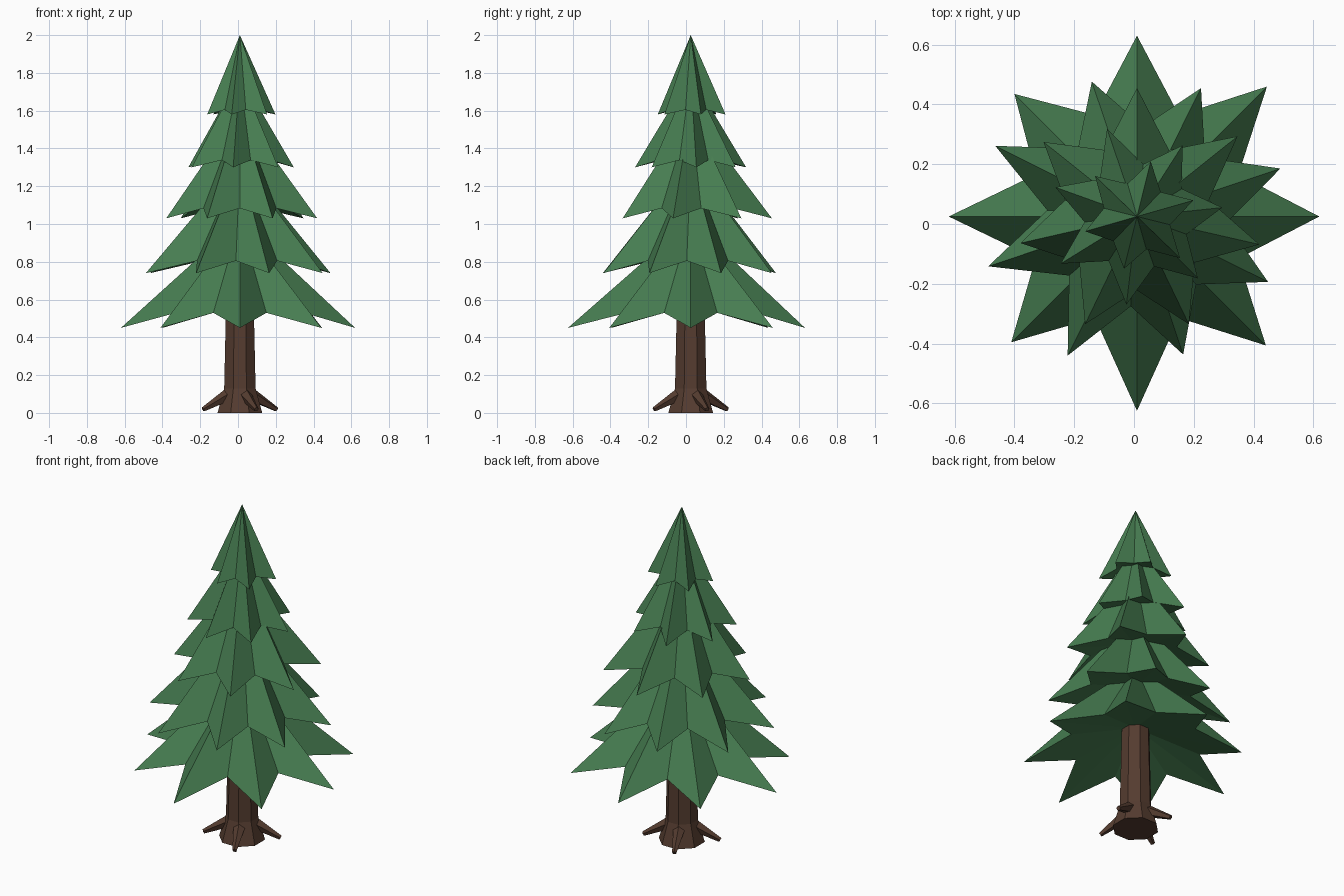
import bpy, bmesh
from math import radians, cos, sin, tau
from mathutils import Vector, Matrix

cube = bpy.data.objects.get("Cube")
if cube:
    bpy.data.objects.remove(cube, do_unlink=True)

AXIS = Vector((0.01, 0.025, 0))


def material(name, rgb):
    mat = bpy.data.materials.new(name)
    mat.use_nodes = True
    mat.diffuse_color = (*rgb, 1)
    mat.node_tree.nodes["Principled BSDF"].inputs["Base Color"].default_value = (*rgb, 1)
    return mat


needle_green = material("needle green", (0.062, 0.205, 0.082))
bark_brown = material("bark brown", (0.09, 0.045, 0.029))


def finish(name, bm, mat):
    bmesh.ops.recalc_face_normals(bm, faces=bm.faces)
    mesh = bpy.data.meshes.new(name)
    bm.to_mesh(mesh)
    bm.free()
    mesh.materials.append(mat)
    obj = bpy.data.objects.new(name, mesh)
    obj.location = AXIS
    bpy.context.collection.objects.link(obj)
    return obj


def polar(r, angle, z):
    return Vector((r * cos(angle), r * sin(angle), z))


# Star-shaped skirt of branches: pointed top, drooping tips, hollow underside
def branch_tier(name, tip_z, apex_z, start, tips):
    bm = bmesh.new()
    step = tau / len(tips)
    mean = sum(tips) / len(tips)
    rim = []
    for i, r in enumerate(tips):
        a = radians(start) + i * step
        rim.append(bm.verts.new(polar(r, a, tip_z)))
        rim.append(bm.verts.new(polar(mean * 0.6, a + step / 2, tip_z + mean * 0.13)))
    apex = bm.verts.new((0, 0, apex_z))
    hollow = bm.verts.new((0, 0, tip_z + mean * 0.3))
    for i, v in enumerate(rim):
        nxt = rim[(i + 1) % len(rim)]
        bm.faces.new((v, nxt, apex))
        bm.faces.new((nxt, v, hollow))
    finish(name, bm, needle_green)


branch_tier("branch_tier_bottom", 0.45, 1.02, 0,
            [0.61, 0.615, 0.605, 0.58, 0.63, 0.595, 0.65, 0.61])
branch_tier("branch_tier_lower", 0.74, 1.33, 18.5,
            [0.506, 0.48, 0.476, 0.53, 0.525, 0.52, 0.487, 0.49])
branch_tier("branch_tier_middle", 1.03, 1.6, 90,
            [0.43, 0.40, 0.40, 0.40, 0.40, 0.42, 0.43])
branch_tier("branch_tier_upper", 1.3, 1.79, 6,
            [0.287, 0.283, 0.31, 0.29, 0.30, 0.297, 0.29])
branch_tier("branch_tier_top", 1.58, 2.0, 16,
            [0.196, 0.19, 0.195, 0.18, 0.18, 0.2])

# Eight-sided trunk with a flared foot
bm = bmesh.new()
rings = []
for r, z in [(0.128, 0), (0.09, 0.13), (0.075, 0.75)]:
    rings.append([bm.verts.new(polar(r, (i + 0.5) * tau / 8, z)) for i in range(8)])
for low, high in zip(rings, rings[1:]):
    for i in range(8):
        j = (i + 1) % 8
        bm.faces.new((low[i], low[j], high[j], high[i]))
bm.faces.new(rings[0])
bm.faces.new(rings[-1])
finish("trunk", bm, bark_brown)

# Four tapered roots spreading from the foot
for n in range(4):
    angle = radians(24 + 90 * n)
    start, end = polar(0.05, angle, 0.105), polar(0.213, angle, 0.018)
    way = end - start
    bm = bmesh.new()
    bmesh.ops.create_cone(bm, cap_ends=True, segments=5, radius1=0.038, radius2=0.013,
                          depth=way.length,
                          matrix=Matrix.Translation((start + end) / 2)
                          @ way.to_track_quat("Z", "Y").to_matrix().to_4x4())
    finish(f"root_{n + 1}", bm, bark_brown)
